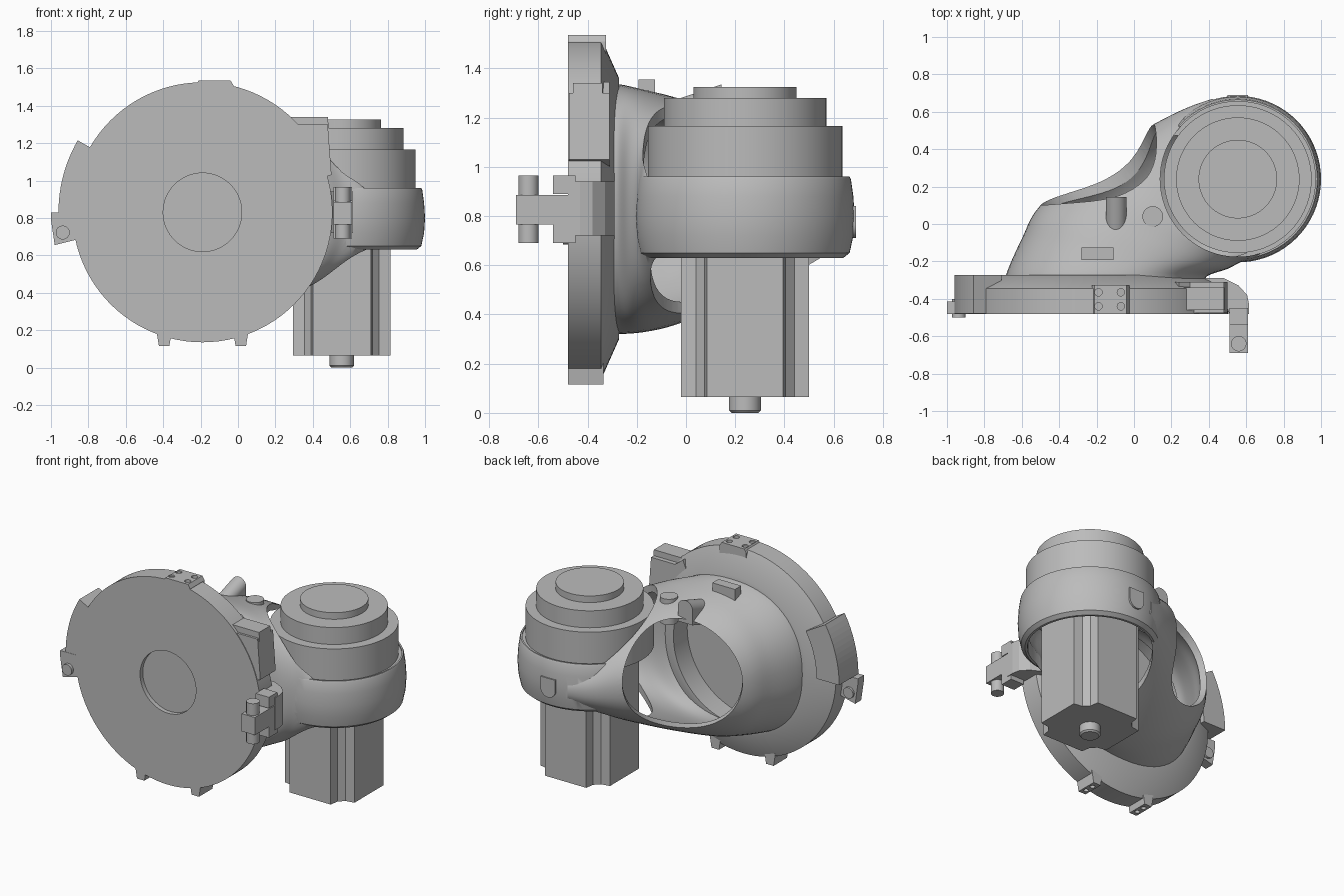
import bpy, bmesh, math
from mathutils import Vector, Matrix

if "Cube" in bpy.data.objects:
    bpy.data.objects.remove(bpy.data.objects["Cube"], do_unlink=True)

grey = bpy.data.materials.new("plain_grey")
grey.use_nodes = True
grey.diffuse_color = (0.5, 0.5, 0.5, 1)
grey.node_tree.nodes["Principled BSDF"].inputs["Base Color"].default_value = (0.5, 0.5, 0.5, 1)

DISC = Vector((-0.19, 0, 0.83))
AXIS = Vector((0.555, 0.24, 0))


def finish(name, bm, smooth=True):
    bmesh.ops.remove_doubles(bm, verts=bm.verts, dist=1e-5)
    bmesh.ops.recalc_face_normals(bm, faces=bm.faces)
    mesh = bpy.data.meshes.new(name)
    bm.to_mesh(mesh)
    bm.free()
    obj = bpy.data.objects.new(name, mesh)
    bpy.context.collection.objects.link(obj)
    mesh.materials.append(grey)
    if smooth:
        shade(obj)
    return obj


def shade(obj):
    bpy.ops.object.select_all(action='DESELECT')
    obj.select_set(True)
    bpy.context.view_layer.objects.active = obj
    bpy.ops.object.shade_smooth_by_angle(angle=math.radians(32))


def skin(name, rings, smooth=True):
    """Closed solid through a row of equal loops."""
    bm = bmesh.new()
    loops = [[bm.verts.new(p) for p in ring] for ring in rings]
    n = len(loops[0])
    for a, b in zip(loops, loops[1:]):
        for i in range(n):
            bm.faces.new((a[i], a[(i + 1) % n], b[(i + 1) % n], b[i]))
    bm.faces.new(loops[0])
    bm.faces.new(loops[-1])
    return finish(name, bm, smooth)


def prism(name, pts, lo, hi, axis='y', smooth=False):
    """Flat outline pushed along y (points are x, z) or z (points are x, y)."""
    place = (lambda p, h: (p[0], h, p[1])) if axis == 'y' else (lambda p, h: (p[0], p[1], h))
    return skin(name, [[place(p, h) for p in pts] for h in (lo, hi)], smooth)


def box(name, x0, x1, y0, y1, z0, z1):
    return prism(name, [(x0, y0), (x1, y0), (x1, y1), (x0, y1)], z0, z1, 'z')


def lathe(name, profile, centre, along='z', steps=72):
    """Spin (radius, height) points that start and end on the axis."""
    bm = bmesh.new()
    rot = Matrix.Rotation(-math.pi / 2, 3, 'X') if along == 'y' else Matrix.Identity(3)
    loops = []
    for r, h in profile:
        count = 1 if r == 0 else steps
        loops.append([bm.verts.new(Vector(centre) + rot @ Vector((
            r * math.cos(math.tau * i / steps), r * math.sin(math.tau * i / steps), h)))
            for i in range(count)])
    for a, b in zip(loops, loops[1:]):
        for i in range(steps):
            j = (i + 1) % steps
            quad = [a[i % len(a)], a[j % len(a)], b[j % len(b)], b[i % len(b)]]
            bm.faces.new(list(dict.fromkeys(quad)))
    return finish(name, bm)


def rod(name, r, h0, h1, centre, along='z', steps=32):
    return lathe(name, [(0, h0), (r, h0), (r, h1), (0, h1)], centre, along, steps)


def combine(obj, other, operation='DIFFERENCE'):
    mod = obj.modifiers.new(operation.lower(), 'BOOLEAN')
    mod.operation, mod.object, mod.solver = operation, other, 'EXACT'
    bpy.context.view_layer.objects.active = obj
    bpy.ops.object.modifier_apply(modifier=mod.name)
    bpy.data.objects.remove(other, do_unlink=True)


# Hollow arm: each section is back edge x, y, front edge x, y, bottom z, top z
SECTIONS = [Vector(s) for s in (
    (-.69, -.34, .37, -.34, .32, 1.335), (-.68, -.26, .39, -.28, .32, 1.335),
    (-.60, -.08, .50, -.24, .33, 1.31), (-.50, .10, .58, -.20, .36, 1.28),
    (-.22, .34, .66, -.185, .42, 1.23), (.10, .53, .72, -.17, .49, 1.12),
    (.28, .62, .79, -.13, .55, 1.01), (.42, .67, .88, -.05, .60, .95))]


def arm_loft(name, wall, lead):
    rings = []
    last = len(SECTIONS) - 1
    for k in range(last * 5 + 1):
        i, t = min(k // 5, last - 1), k / 5 - min(k // 5, last - 1)
        p0, p1, p2, p3 = (SECTIONS[max(0, min(last, i + d))] for d in (-1, 0, 1, 2))
        s = p1 + .5 * t * (p2 - p0 + t * (2 * p0 - 5 * p1 + 4 * p2 - p3
                                         + t * (3 * (p1 - p2) + p3 - p0)))
        mid = Vector(((s[0] + s[2]) / 2, (s[1] + s[3]) / 2, (s[4] + s[5]) / 2))
        half = Vector(((s[2] - s[0]) / 2, (s[3] - s[1]) / 2, 0))
        half *= 1 - wall / half.length
        high = (s[5] - s[4]) / 2 - wall
        if k == 0:
            mid.y -= lead
        ring = []
        for a in range(72):
            c, q = math.cos(math.tau * a / 72), math.sin(math.tau * a / 72)
            ring.append(mid + half * math.copysign(abs(c) ** .88, c)
                        + Vector((0, 0, high * math.copysign(abs(q) ** .88, q))))
        rings.append(ring)
    return skin(name, rings)


arm = arm_loft("hollow_arm", 0, 0)
collar = lathe("collar", [(0, .63), (.40, .63), (.425, .65), (.44, .72), (.445, .8), (.44, .88),
                          (.43, .95), (.425, .96), (0, .96)], AXIS)
combine(arm, collar, 'UNION')
combine(arm, arm_loft("arm_cavity", .045, .06))
combine(arm, rod("motor_bore", .385, .2, 1.5, AXIS, steps=72))
combine(arm, rod("head_clearance", .415, .95, 1.5, AXIS, steps=72))

# Large round opening in the back of the arm
opening = rod("opening_cutter", .37, -.45, .6, (0, 0, 0), steps=64)
out = Vector((-.59, .81, 0)).normalized()
opening.matrix_world = (Matrix.Translation((-.19, .31, .865))
                        @ out.to_track_quat('Z', 'Y').to_matrix().to_4x4()
                        @ Matrix.Diagonal((1, .93, 1, 1)))
bpy.context.view_layer.update()
combine(arm, opening)
shade(arm)

# Flange disc with a shallow round recess in front and a hollow back
lathe("flange_disc", [(0, -.45), (.21, -.45), (.21, -.48), (.695, -.48), (.695, -.345),
                      (.53, -.272), (.475, -.272), (.475, -.42), (0, -.42)], DISC, 'y', 96)

# Stepped head above the collar
lathe("stepped_head", [(0, .90), (.395, .90), (.395, 1.165), (.33, 1.165), (.33, 1.28),
                       (.21, 1.28), (.21, 1.325), (0, 1.325)], AXIS)

# Motor block with grooved corners, and its shaft
outline = []
for turn in range(4):
    m = Matrix.Rotation(turn * math.pi / 2, 3, 'Z')
    outline += [(AXIS + m @ Vector(p))[:2] for p in
                ((.155, -.26, 0), (.165, -.2, 0), (.2, -.165, 0), (.26, -.155, 0))]
prism("motor_block", outline, .065, .92, 'z')
lathe("motor_shaft", [(0, 0), (.055, 0), (.065, .01), (.065, .08), (0, .08)], AXIS, steps=32)

# Rim tabs
top_tab = prism("top_tab", [(-.225, 1.45), (-.225, 1.51), (-.21, 1.535), (-.04, 1.535),
                            (-.025, 1.51), (-.025, 1.45)], -.48, -.325)
for x in (-.19, -.07):
    for y in (-.44, -.365):
        combine(top_tab, rod("screw_hole", .02, 1.51, 1.6, (x, y, 0), steps=16))
for side, x in (("right", -.395), ("left", .015)):
    foot = prism(side + "_foot_tab", [(x - .042, .2), (x - .028, .115), (x + .028, .115),
                                      (x + .042, .2)], -.48, -.335)
    for y in (-.44, -.38):
        combine(foot, rod("foot_hole", .016, 0, .135, (x, y, 0), steps=16))

angles = [math.radians(150 + 30 * i / 12) for i in range(13)]
sector = [(DISC.x + r * math.cos(a), DISC.z + r * math.sin(a))
          for r, row in ((.77, angles), (.6, angles[::-1])) for a in row]
prism("side_sector", sector, -.478, -.272)
prism("corner_tab", [(.2, 1.25), (.24, 1.345), (.3, 1.30), (.48, 1.30), (.5, 1.03), (.4, 1.0)],
      -.475, -.31)
prism("corner_tab_ridge", [(.24, 1.34), (.48, 1.34), (.485, 1.28), (.3, 1.28)], -.46, -.34)

# Small latch lug with pin
prism("latch_lug", [(-1, .83), (-1, .79), (-.98, .655), (-.84, .69), (-.84, .83)], -.48, -.415)
rod("latch_pin", .037, -.50, -.40, (-.937, 0, .722), 'y')

# Hinge on the other side
prism("hinge_arm", [(.38, -.29), (.48, -.29), (.56, -.33), (.605, -.38), (.615, -.43),
                    (.615, -.48), (.51, -.48), (.49, -.43), (.38, -.42)], .72, .94, 'z')
for z in (.69, .89):
    box("hinge_knuckle", .51, .61, -.54, -.45, z, z + .075)
box("hinge_link", .51, .61, -.69, -.44, .765, .885)
rod("hinge_pin", .041, .69, .965, (.56, -.64, 0))

# Bosses on the arm
box("arm_plate", -.28, -.11, -.192, -.125, 1.24, 1.355)
rod("arm_round_boss", .055, 1.1, 1.275, (.10, .04, 0))


def arch(name, cx, r, base, spring, y0, y1, sign=1):
    pts = [(cx - r, base)] + [(cx - r * math.cos(math.pi * i / 14),
                               spring + sign * r * math.sin(math.pi * i / 14))
                              for i in range(15)] + [(cx + r, base)]
    return prism(name, pts, y0, y1, smooth=True)


bump = arch("arm_arched_boss", -.095, .055, 1.18, 1.28, -.05, .145)
for v in bump.data.vertices:
    if v.co.y < 0:
        v.co.z -= .065
arch("collar_boss", .555, .055, .84, .765, .64, .69, -1)
